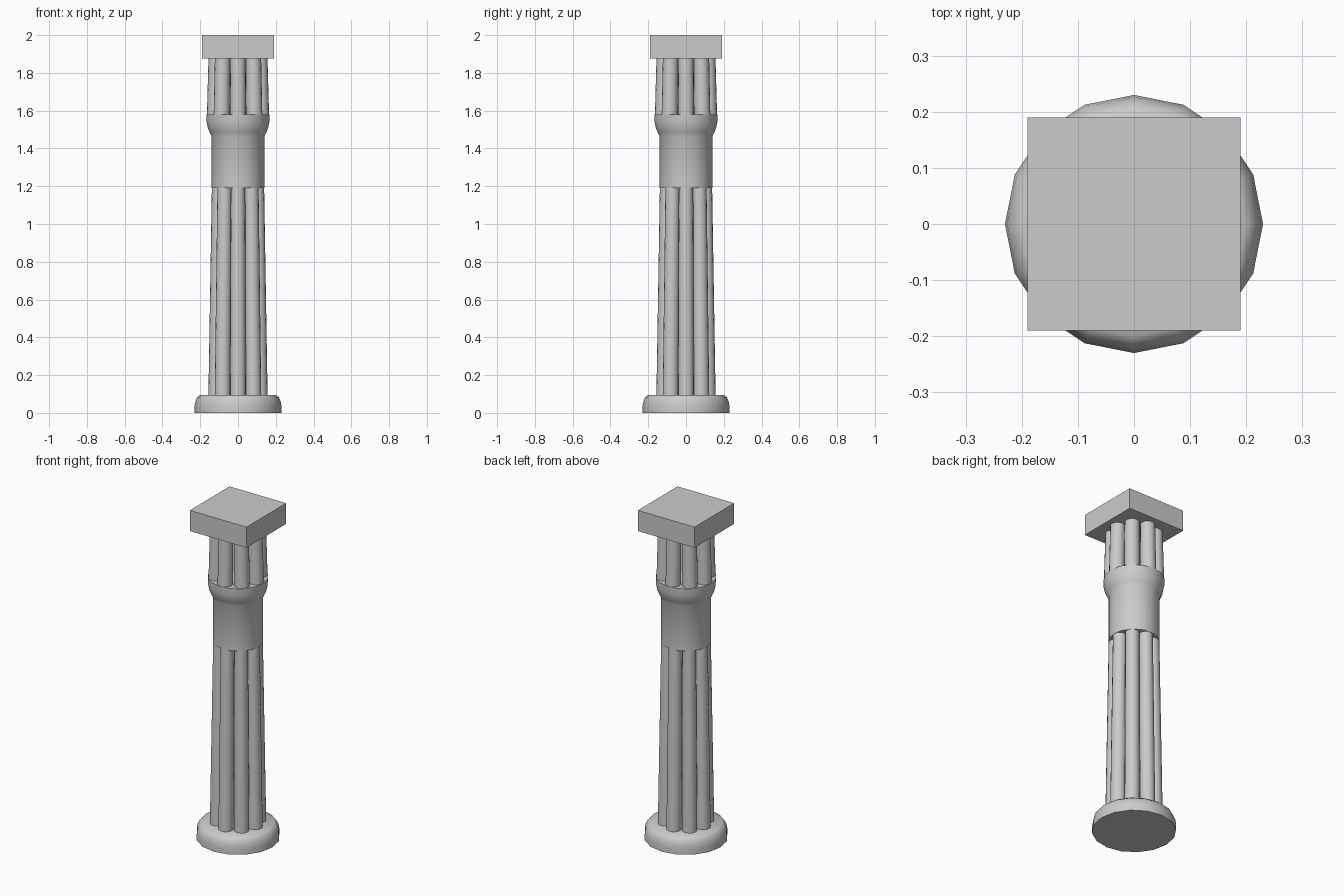
import bpy, bmesh, math
from mathutils import Matrix, Vector

cube = bpy.data.objects.get("Cube")
if cube:
    bpy.data.objects.remove(cube, do_unlink=True)

stone = bpy.data.materials.new("grey_stone")
stone.use_nodes = True
GREY = (0.6, 0.6, 0.6, 1)
stone.diffuse_color = GREY
stone.node_tree.nodes["Principled BSDF"].inputs["Base Color"].default_value = GREY


def finish(name, bm, smooth=True):
    bmesh.ops.recalc_face_normals(bm, faces=bm.faces)
    mesh = bpy.data.meshes.new(name)
    bm.to_mesh(mesh)
    bm.free()
    mesh.materials.append(stone)
    obj = bpy.data.objects.new(name, mesh)
    bpy.context.collection.objects.link(obj)
    if smooth:
        bpy.ops.object.select_all(action="DESELECT")
        obj.select_set(True)
        bpy.context.view_layer.objects.active = obj
        bpy.ops.object.shade_smooth_by_angle(angle=math.radians(40))
    return obj


def ring(bm, centre, radius, sides):
    steps = (2 * math.pi * i / sides for i in range(sides))
    return [bm.verts.new(centre + Vector((radius * math.cos(a), radius * math.sin(a), 0)))
            for a in steps]


def loft(bm, sections, sides):
    """Skin a closed tube through (centre, radius) sections."""
    rings = [ring(bm, c, r, sides) for c, r in sections]
    for low, high in zip(rings, rings[1:]):
        for i in range(sides):
            j = (i + 1) % sides
            bm.faces.new((low[i], low[j], high[j], high[i]))
    bm.faces.new(rings[0][::-1])
    bm.faces.new(rings[-1])


def turned(name, profile):
    bm = bmesh.new()
    loft(bm, [(Vector((0, 0, z)), r) for r, z in profile], 16)
    finish(name, bm)


def reeds(name, bottom, top, count=8):
    """Ring of leaning, tapering rods; ends are (ring radius, rod radius, z)."""
    bm = bmesh.new()
    for k in range(count):
        turn = Matrix.Rotation(2 * math.pi * k / count, 3, "Z")
        loft(bm, [(turn @ Vector((R, 0, z)), r) for R, r, z in (bottom, top)], 16)
    finish(name, bm)


# Rounded foot
turned("base", [(0.23, 0), (0.23, 0.035), (0.226, 0.06), (0.216, 0.083), (0.2, 0.096)])

# Lower and upper bundles of rods
reeds("shaft_reeds", (0.115, 0.042, 0.08), (0.1, 0.038, 1.22))
reeds("neck_reeds", (0.122, 0.043, 1.56), (0.115, 0.041, 1.89))

# Plain band flaring into a cup
turned("collar", [(0.14, 1.19), (0.14, 1.465), (0.15, 1.485), (0.16, 1.51),
                  (0.166, 1.54), (0.167, 1.58)])

# Square slab on top
bm = bmesh.new()
bmesh.ops.create_cube(bm, size=1)
bmesh.ops.scale(bm, vec=(0.38, 0.38, 0.125), verts=bm.verts)
bmesh.ops.translate(bm, vec=(0, 0, 1.9375), verts=bm.verts)
finish("top_slab", bm, smooth=False)
